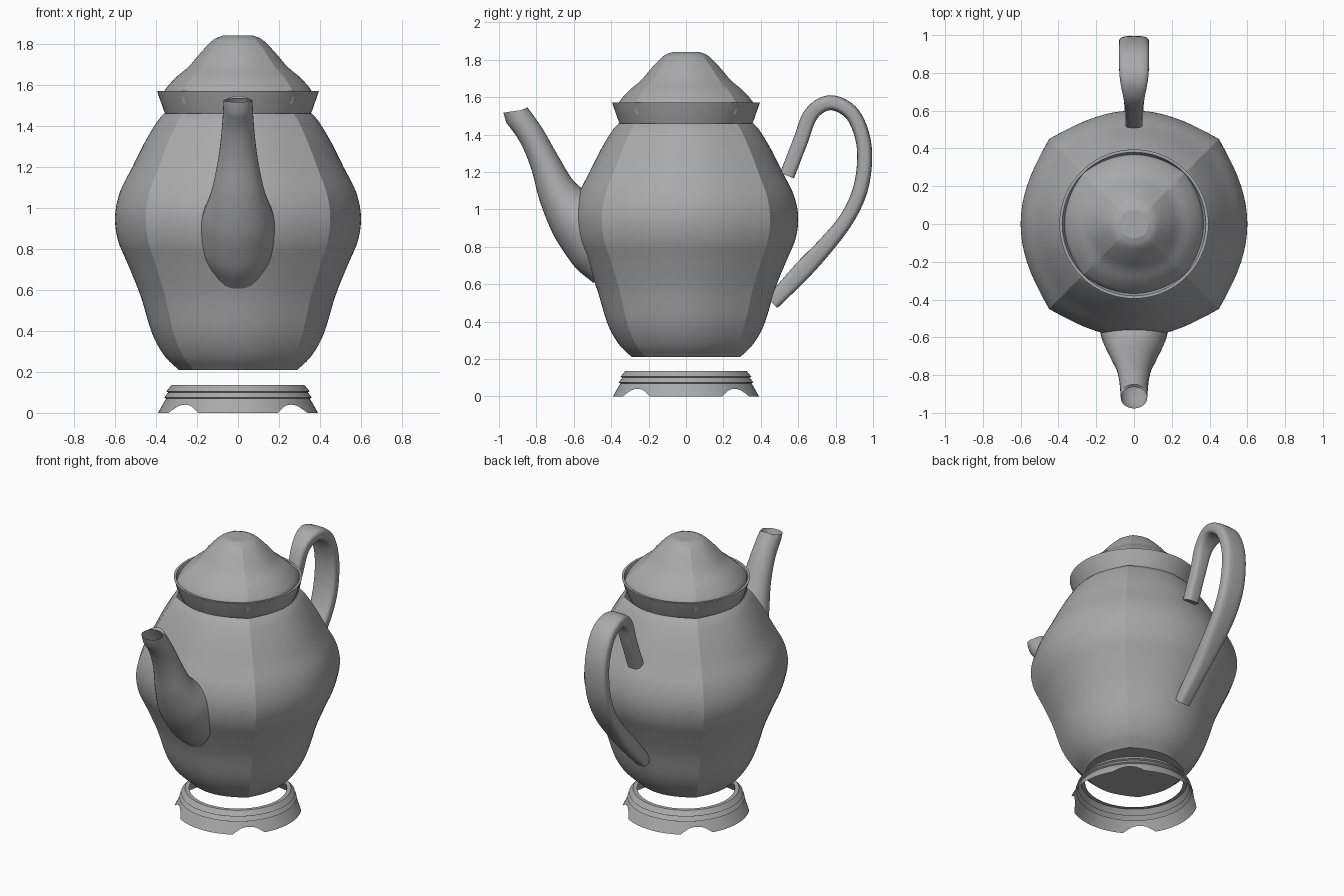
import bpy, bmesh, math
from mathutils import Vector

cube = bpy.data.objects.get("Cube")
if cube:
    bpy.data.objects.remove(cube, do_unlink=True)

grey = bpy.data.materials.new("plain grey")
grey.use_nodes = True
colour = (0.4, 0.4, 0.4, 1)
grey.diffuse_color = colour
grey.node_tree.nodes["Principled BSDF"].inputs["Base Color"].default_value = colour


def smooth_points(points, steps):
    """Catmull-Rom curve through tuples of any length."""
    pts = [Vector(p) for p in points]
    pts = [pts[0] * 2 - pts[1]] + pts + [pts[-1] * 2 - pts[-2]]
    out = []
    for i in range(1, len(pts) - 2):
        a, b, c, d = pts[i - 1:i + 3]
        for k in range(steps):
            t = k / steps
            out.append((b * 2 + (c - a) * t + (a * 2 - b * 5 + c * 4 - d) * t ** 2
                        + (b * 3 - a - c * 3 + d) * t ** 3) / 2)
    return out + [pts[-2]]


def skin(name, rings, cap_start=False, cap_end=False, angle=18):
    """Join closed rings of points into one smooth-shaded surface."""
    bm = bmesh.new()
    loops = [[bm.verts.new(p) for p in ring] for ring in rings]
    for low, high in zip(loops, loops[1:]):
        for i in range(len(low)):
            j = (i + 1) % len(low)
            bm.faces.new((low[i], low[j], high[j], high[i]))
    if cap_start:
        bm.faces.new(loops[0][::-1])
    if cap_end:
        bm.faces.new(loops[-1])
    bmesh.ops.recalc_face_normals(bm, faces=bm.faces)
    mesh = bpy.data.meshes.new(name)
    bm.to_mesh(mesh)
    bm.free()
    obj = bpy.data.objects.new(name, mesh)
    bpy.context.collection.objects.link(obj)
    mesh.materials.append(grey)
    bpy.ops.object.select_all(action='DESELECT')
    obj.select_set(True)
    bpy.context.view_layer.objects.active = obj
    bpy.ops.object.shade_smooth_by_angle(angle=math.radians(angle))
    return obj


def turned_rings(profile, ridge=0.0, notch=0.0, count=96):
    """Revolve (radius, height), with pointed ridges or foot notches on the diagonals."""
    rings = []
    for row, (r, z) in enumerate(profile):
        ring = []
        for i in range(count):
            a = math.tau * i / count
            near = abs(math.sin(2 * a))
            s = 1 - abs((a % (math.pi / 2)) / (math.pi / 4) - 1)
            radius = r * (1 + ridge * s ** 4)
            lift = notch * max(0, (near - 0.9) / 0.1) ** 0.6 if row == 0 else 0
            radius -= lift * 0.6
            ring.append((radius * math.cos(a), radius * math.sin(a), z + lift))
        rings.append(ring)
    return rings


def tube_rings(sections, power=1.0, count=32):
    """Sweep oval or boxy sections (y, z, half width, half depth) along a path."""
    secs = smooth_points(sections, 6)
    rings = []
    for i, (y, z, w, d) in enumerate(secs):
        p, q = secs[max(i - 1, 0)], secs[min(i + 1, len(secs) - 1)]
        along = Vector((0, q[0] - p[0], q[1] - p[1])).normalized()
        side = Vector((0, -along.z, along.y))
        ring = []
        for k in range(count):
            a = math.tau * k / count
            c, s = math.cos(a), math.sin(a)
            u = math.copysign(abs(c) ** power, c) * w
            v = math.copysign(abs(s) ** power, s) * d
            ring.append(Vector((u, y, z)) + side * v)
        rings.append(ring)
    return rings


# Four-lobed body
body = [(0.29, 0.21), (0.36, 0.28), (0.42, 0.39), (0.475, 0.57), (0.535, 0.72),
        (0.585, 0.84), (0.6, 0.96), (0.575, 1.08), (0.515, 1.2), (0.455, 1.32),
        (0.395, 1.42), (0.36, 1.46)]
skin("body", turned_rings(smooth_points(body, 5), ridge=0.06), cap_start=True)

# Flared collar with a thin lip and an inner wall
skin("collar", turned_rings([(0.345, 1.44), (0.36, 1.47), (0.395, 1.57),
                             (0.38, 1.57), (0.355, 1.51)]))

# Domed lid with a flat top
lid = [(0.36, 1.51), (0.365, 1.56), (0.31, 1.63), (0.24, 1.69), (0.18, 1.76),
       (0.12, 1.82), (0.075, 1.84)]
skin("lid", turned_rings(smooth_points(lid, 4), ridge=0.05), cap_end=True)

# Stepped, hollow foot with a notch at each diagonal
skin("foot", turned_rings([(0.39, 0), (0.365, 0.045), (0.35, 0.07), (0.36, 0.075),
                           (0.34, 0.1), (0.35, 0.105), (0.325, 0.135), (0.3, 0.135)],
                          notch=0.04))

# Teardrop spout
spout = [(-0.36, 0.74, 0.16, 0.19), (-0.46, 0.84, 0.19, 0.2), (-0.58, 0.95, 0.175, 0.16),
         (-0.68, 1.08, 0.13, 0.11), (-0.755, 1.25, 0.095, 0.08),
         (-0.83, 1.4, 0.078, 0.07), (-0.92, 1.525, 0.07, 0.07)]
spout_rings = tube_rings(spout)
for p in spout_rings[-1]:
    p.z = 1.525 + (p.z - 1.525) * 0.2
skin("spout", spout_rings, angle=40)

# Strap handle
handle = [(0.54, 1.18, 0.045, 0.04), (0.61, 1.36, 0.045, 0.04), (0.67, 1.51, 0.055, 0.04),
          (0.77, 1.57, 0.075, 0.04), (0.88, 1.52, 0.08, 0.04), (0.94, 1.4, 0.08, 0.04),
          (0.955, 1.26, 0.08, 0.04), (0.93, 1.1, 0.08, 0.04), (0.86, 0.95, 0.075, 0.04),
          (0.75, 0.81, 0.065, 0.045), (0.62, 0.67, 0.05, 0.05), (0.46, 0.5, 0.045, 0.04)]
skin("handle", tube_rings(handle, power=0.6), cap_start=True, cap_end=True, angle=40)
